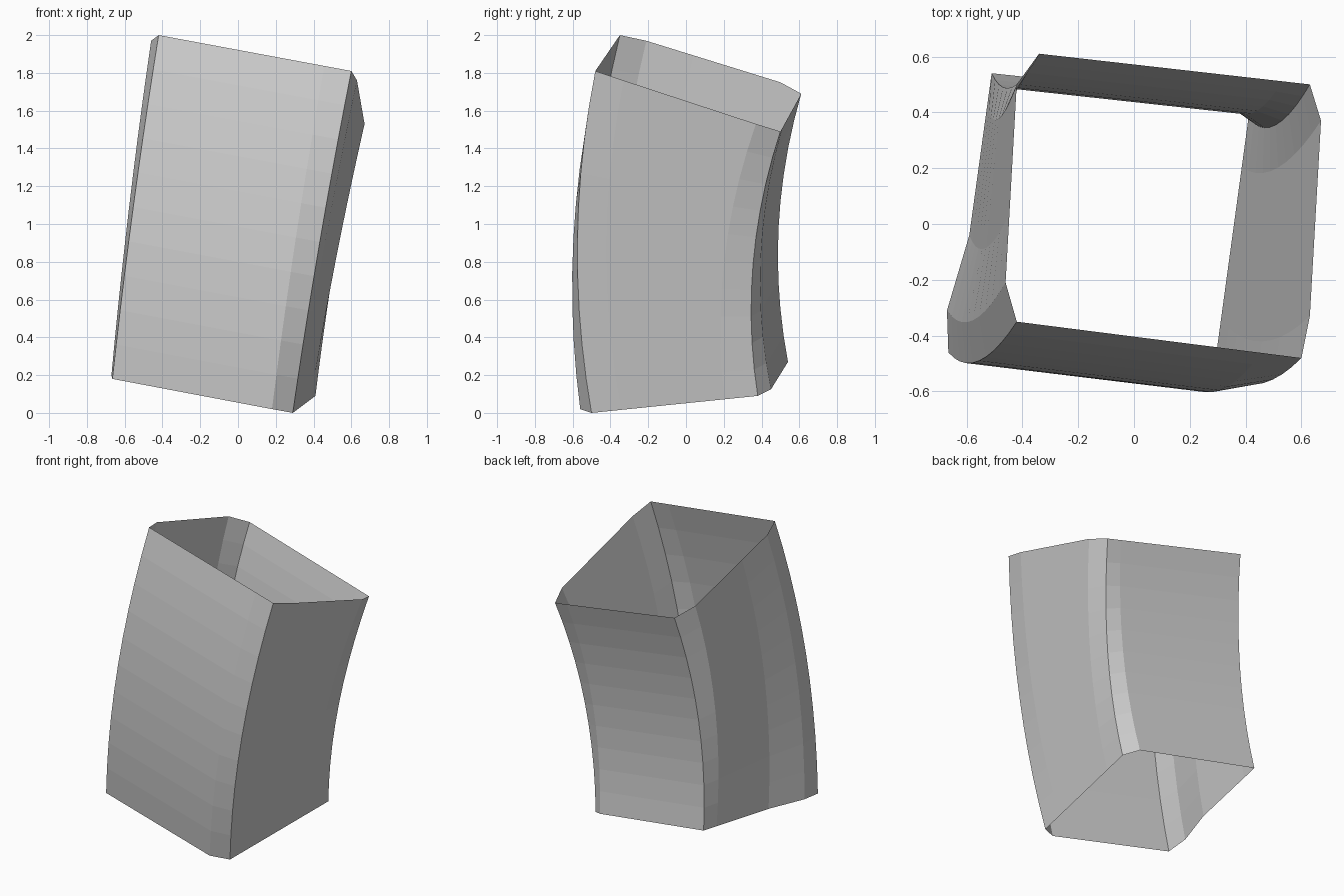
import bpy, bmesh
from mathutils import Vector as V

if "Cube" in bpy.data.objects:
    bpy.data.objects.remove(bpy.data.objects["Cube"])

# End outlines of the open tube, counter-clockwise from the front-left corner
A, B, C, D = V((-.42, -.35, 2)), V((.6, -.48, 1.81)), V((.63, -.33, 1.76)), V((.67, .37, 1.53))
E, F, G, H = V((.63, .5, 1.49)), V((-.34, .61, 1.69)), V((-.42, .5, 1.75)), V((-.46, -.21, 1.97))
a, b, c, d = V((-.665, -.46, .18)), V((.18, -.56, .02)), V((.29, -.5, 0)), V((.41, .38, .09))
e, f, g, h = V((.33, .45, .125)), V((-.51, .54, .27)), V((-.59, -.04, .217)), V((-.67, -.31, .2))

top = [A, A.lerp(B, .86), B, C, D, E, E.lerp(F, .1), F, G, G.lerp(H, .65), H]
bottom = [a, b, c, c.lerp(d, .18), c.lerp(d, .8), d, e, f, f.lerp(g, .2), g, h]
bulge = V((-.012, -.085, 0))
STEPS = 10

# Bent tube wall: blend the two outlines and bow the walls forward
bm = bmesh.new()
rings = []
for i in range(STEPS + 1):
    t = i / STEPS
    bow = bulge * (4 * t * (1 - t))
    rings.append([bm.verts.new(p.lerp(q, t) + bow) for p, q in zip(bottom, top)])
n = len(top)
for lo, hi in zip(rings, rings[1:]):
    for j in range(n):
        k = (j + 1) % n
        bm.faces.new((lo[j], lo[k], hi[k], hi[j]))

mesh = bpy.data.meshes.new("bent_square_sleeve")
bm.to_mesh(mesh)
bm.free()
obj = bpy.data.objects.new("bent_square_sleeve", mesh)
bpy.context.collection.objects.link(obj)
